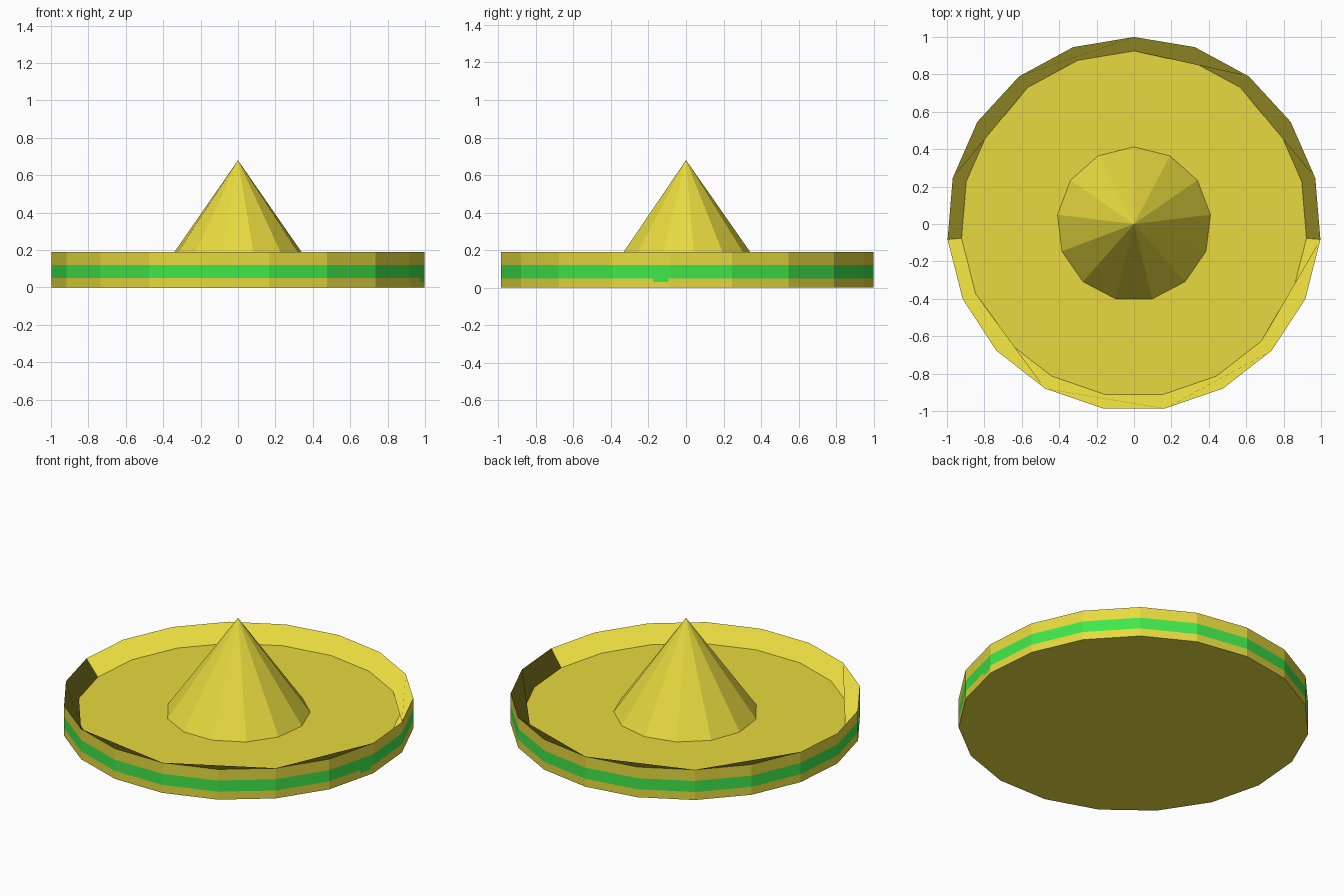
import bpy, bmesh
from math import sin, cos, pi

if "Cube" in bpy.data.objects:
    bpy.data.objects.remove(bpy.data.objects["Cube"])

SIDES = 19
FLOOR_Z, RIM_Z = 0.09, 0.19


def material(name, rgb):
    m = bpy.data.materials.new(name)
    m.diffuse_color = (*rgb, 1)
    m.use_nodes = True
    m.node_tree.nodes["Principled BSDF"].inputs["Base Color"].default_value = m.diffuse_color
    return m


yellow = material("straw_yellow", (0.8, 0.7, 0.05))
green = material("band_green", (0.05, 0.8, 0.07))


def finish(name, bm, mats):
    me = bpy.data.meshes.new(name)
    bm.to_mesh(me)
    bm.free()
    for m in mats:
        me.materials.append(m)
    ob = bpy.data.objects.new(name, me)
    bpy.context.collection.objects.link(ob)
    return ob


def ring(bm, r, z, n):
    # vertices start at the back (+y) and run clockwise seen from above
    return [bm.verts.new((r * sin(2 * pi * k / n), r * cos(2 * pi * k / n), z))
            for k in range(n)]


# Brim: outer wall with a green stripe, dished inside
bm = bmesh.new()
rings = [ring(bm, 1.0, z, SIDES) for z in (0, 0.05, 0.12, RIM_Z)]
inner = ring(bm, 0.925, FLOOR_Z, SIDES)
for i in range(3):
    lo, hi = rings[i], rings[i + 1]
    for k in range(SIDES):
        j = (k + 1) % SIDES
        f = bm.faces.new((lo[k], hi[k], hi[j], lo[j]))
        f.material_index = 1 if i == 1 else 0
bm.faces.new(rings[0])
bm.faces.new(inner[::-1])

# Sloped inside of the rim: one back strip and one front strip
rim = rings[3]
for start, count in ((-5, 10), (5, 9)):
    ks = [(start + s) % SIDES for s in range(count + 1)]
    bm.faces.new([inner[k] for k in ks] + [rim[k] for k in reversed(ks)])
finish("brim", bm, (yellow, green))

# Crown: 13-sided cone standing on the brim floor
bm = bmesh.new()
base = ring(bm, 0.412, FLOOR_Z, 13)
tip = bm.verts.new((0, 0, 0.68))
for k in range(13):
    bm.faces.new((base[k], tip, base[(k + 1) % 13]))
finish("crown", bm, (yellow,))

# Small square tab hanging from the stripe on the right side
bm = bmesh.new()
a, b = [(sin(2 * pi * k / SIDES), cos(2 * pi * k / SIDES)) for k in (5, 6)]


def on_wall(t, z):
    return bm.verts.new((1.001 * (a[0] + (b[0] - a[0]) * t),
                         1.001 * (a[1] + (b[1] - a[1]) * t), z))


bm.faces.new((on_wall(0.035, 0.03), on_wall(0.035, 0.06),
              on_wall(0.285, 0.06), on_wall(0.285, 0.03)))
finish("stripe_tab", bm, (green,))
